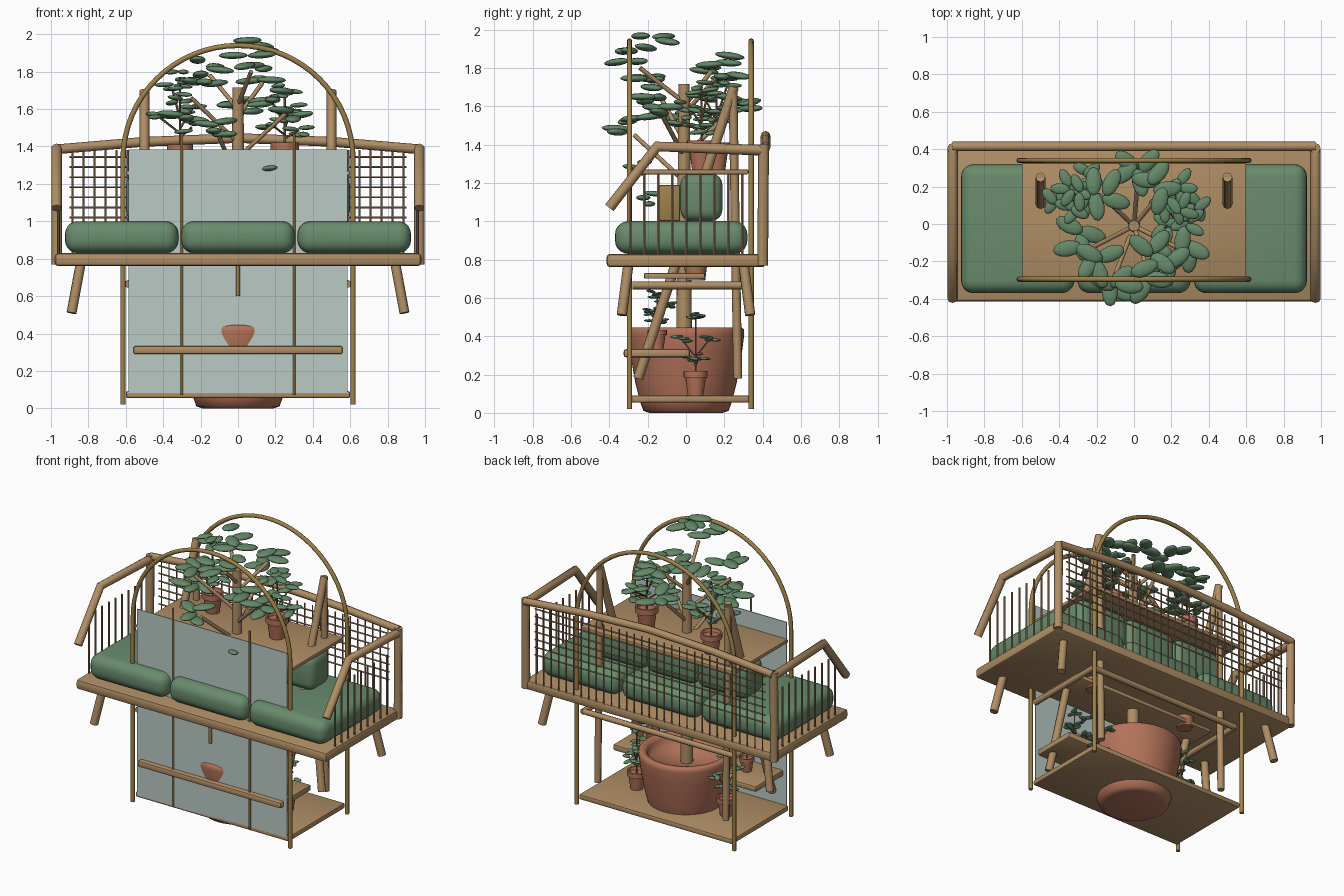
import bpy, bmesh, math, random
from mathutils import Matrix, Vector

cube = bpy.data.objects.get("Cube")
if cube:
    bpy.data.objects.remove(cube, do_unlink=True)
random.seed(4)


def material(name, rgb):
    m = bpy.data.materials.new(name)
    m.use_nodes = True
    m.diffuse_color = (*rgb, 1)
    m.node_tree.nodes["Principled BSDF"].inputs["Base Color"].default_value = (*rgb, 1)
    return m


WOOD = material("light wood", (0.43, 0.27, 0.13))
DARK = material("spindle wood", (0.33, 0.21, 0.12))
CANE = material("golden cane", (0.34, 0.22, 0.07))
FABRIC = material("green fabric", (0.14, 0.26, 0.15))
LEAF = material("leaf green", (0.13, 0.25, 0.14))
STEM = material("stem brown", (0.22, 0.15, 0.08))
CLAY = material("terracotta", (0.45, 0.17, 0.10))
GLASS = material("pale glass", (0.49, 0.59, 0.55))


def finish(bm, name, mat, sharp=40):
    me = bpy.data.meshes.new(name)
    bm.to_mesh(me)
    bm.free()
    me.materials.append(mat)
    ob = bpy.data.objects.new(name, me)
    bpy.context.collection.objects.link(ob)
    select_only(ob)
    bpy.ops.object.shade_smooth_by_angle(angle=math.radians(sharp))
    return ob


def select_only(ob):
    for o in bpy.context.selected_objects:
        o.select_set(False)
    ob.select_set(True)
    bpy.context.view_layer.objects.active = ob


def box(name, lo, hi, mat, bevel=0.0, segments=2):
    lo, hi = Vector(lo), Vector(hi)
    bm = bmesh.new()
    bmesh.ops.create_cube(bm, size=1, matrix=Matrix.Translation((lo + hi) / 2) @ Matrix.Diagonal((*(hi - lo), 1)))
    if bevel:
        bmesh.ops.bevel(bm, geom=bm.edges[:], offset=bevel, segments=segments, profile=0.5, affect='EDGES')
    finish(bm, name, mat)


def rods(name, paths, r, mat, sides=2):
    """Round rods along straight-segment paths, joined as one mesh."""
    cu = bpy.data.curves.new(name, 'CURVE')
    cu.dimensions = '3D'
    cu.bevel_depth = r
    cu.bevel_resolution = sides
    cu.use_fill_caps = True
    for path in paths:
        s = cu.splines.new('POLY')
        s.points.add(len(path) - 1)
        for p, co in zip(s.points, path):
            p.co = (*co, 1)
    cu.materials.append(mat)
    ob = bpy.data.objects.new(name, cu)
    bpy.context.collection.objects.link(ob)
    select_only(ob)
    bpy.ops.object.convert(target='MESH')
    bpy.ops.object.shade_smooth_by_angle(angle=math.radians(50))


def lathe(name, profile, loc, mat, steps=32, sharp=40):
    bm = bmesh.new()
    vs = [bm.verts.new((r, 0, z)) for r, z in profile]
    es = [bm.edges.new(p) for p in zip(vs, vs[1:])]
    bmesh.ops.spin(bm, geom=vs + es, cent=(0, 0, 0), axis=(0, 0, 1), angle=math.tau, steps=steps)
    bmesh.ops.remove_doubles(bm, verts=bm.verts[:], dist=0.0005)
    bmesh.ops.recalc_face_normals(bm, faces=bm.faces[:])
    bmesh.ops.translate(bm, verts=bm.verts[:], vec=loc)
    return finish(bm, name, mat, sharp)


def leaves(name, tips, count, size):
    """A loose, flat cluster of plump oval leaves around every tip."""
    bm = bmesh.new()
    for tip in tips:
        turn = random.uniform(0, math.tau)
        for i in range(count):
            a = turn + math.tau * i / count + random.uniform(-.4, .4)
            d = size * random.uniform(.6, 1.1)
            pos = Vector(tip) + Vector((math.cos(a) * d, math.sin(a) * d, size * random.uniform(-.5, .6)))
            m = (Matrix.Translation(pos) @ Matrix.Rotation(a + random.uniform(-.7, .7), 4, 'Z')
                 @ Matrix.Rotation(random.uniform(-.15, .15), 4, 'Y')
                 @ Matrix.Diagonal((size, size * .55, size * .24, 1)))
            bmesh.ops.create_uvsphere(bm, u_segments=12, v_segments=8, radius=1, matrix=m)
    finish(bm, name, LEAF, 80)


SIDES = (-1, 1)

# Daybed platform, seat and back cushions
box("seat_platform", (-.98, -.415, .76), (.98, .415, .83), WOOD, .02)
for i in (-1, 0, 1):
    box("seat_cushion", (i * .622 - .303, -.37, .83), (i * .622 + .303, .32, 1.0), FABRIC, .068, 5)
    box("back_cushion", (i * .4 - .2, -.03, 1.0), (i * .4 + .2, .19, 1.25), FABRIC, .06, 4)
box("cane_box", (-.25, -.14, 1.0), (.25, -.03, 1.19), CANE, .01)
rods("platform_legs", [[(s * .84, t * .30, .78), (s * .89, t * .335, .51)] for s in SIDES for t in SIDES],
     .027, WOOD)

# Back frame with gently raised top rail and lattice
rods("back_posts", [[(s * .97, .40, .77), (s * .97, .405, 1.40)] for s in SIDES], .028, WOOD)
rods("back_top_rail", [[(-.97, .415, 1.385), (-.5, .415, 1.425), (0, .415, 1.445),
                        (.5, .415, 1.425), (.97, .415, 1.385)]], .026, WOOD)
rods("back_spindles", [[(i * .059, .41, .82), (i * .059, .41, 1.38)] for i in range(-15, 16)], .005, DARK, 1)
rods("lattice_rails", [[(-.9, .40, 1.02 + i * .054), (.9, .40, 1.02 + i * .054)] for i in range(7)],
     .005, WOOD, 1)

# Bent arms and their spindles
rods("arms", [[(s * .97, .41, 1.37), (s * .97, -.15, 1.39), (s * .97, -.40, 1.07)] for s in SIDES], .028, WOOD)
rods("arm_spindles", [[(s * .96, -.29 + i * .073, .82), (s * .96, -.29 + i * .073, 1.2 if i == 0 else 1.25)]
                      for s in SIDES for i in range(9)], .007, DARK, 1)

# Ladder stand: sloping front legs, upright back legs, boards
rods("stand_front_legs", [[(s * .5, .25, 1.70), (s * .5, -.25, .18)] for s in SIDES], .026, WOOD)
rods("stand_back_legs", [[(s * .5, .245, 1.70), (s * .5, .27, .18)] for s in SIDES], .023, WOOD)
box("low_board", (-.56, -.325, .29), (.56, .02, .333), WOOD, .012)
box("middle_board", (-.56, -.22, .70), (.56, .10, .73), WOOD, .008)
box("top_board", (-.60, -.283, 1.245), (.60, .325, 1.27), WOOD, .006)

# Arched cane hoops, base board, rail frame and glass panel
for name, y in (("front_hoop", -.295), ("back_hoop", .34)):
    arc = [(.615 * math.cos(math.pi * k / 32), y, 1.33 + .61 * math.sin(math.pi * k / 32)) for k in range(33)]
    rods(name, [[(.615, y, .02)] + arc + [(-.615, y, .02)]], .014, CANE)
box("base_board", (-.60, -.29, .055), (.60, .34, .092), WOOD, .01)
rods("side_rails", [[(s * .59, -.28, .665), (s * .59, .31, .665)] for s in SIDES]
     + [[(-.59, .30, .665), (.59, .30, .665)]], .02, WOOD)
box("glass_panel", (-.585, -.29, .068), (.585, -.284, 1.385), GLASS)
rods("panel_bars", [[(s * .3, -.298, .07), (s * .3, -.298, 1.47)] for s in SIDES], .007, CANE)
rods("pull_bar", [[(0, -.31, .60), (0, -.31, .80)]], .011, CANE)

# Large planter, softly rounded all over
lathe("large_planter", [(0, 0), (.19, 0), (.222, .01), (.24, .06), (.265, .16), (.284, .27), (.294, .33),
                        (.304, .41), (.303, .435), (.292, .445), (.262, .442), (.245, .42), (.24, .36), (0, .35)],
      (0, 0, 0), CLAY, 48, 120)

# Tree with branches and leaf clusters
lathe("tree_trunk", [(0, 0), (.042, 0), (.029, 1.43), (0, 1.43)], (0, -.01, .285), WOOD, 16)
branches = [(-.25, -.14, 1.66), (-.10, -.27, 1.45), (.07, -.24, 1.80), (.26, -.14, 1.58),
            (.13, .15, 1.74), (.02, .24, 1.58), (-.15, .13, 1.78)]
rods("tree_branches", [[(0, -.01, z - .18 - .06 * (z < 1.7)), (x, y, z)] for x, y, z in branches], .012, WOOD)
clusters = [(.05, -.31, 1.86), (.1, -.17, 1.93), (-.2, -.2, 1.76), (.16, -.18, 1.66), (-.1, -.32, 1.49),
            (.28, -.14, 1.55), (-.3, -.08, 1.57), (-.17, .16, 1.82), (.13, .19, 1.78), (.02, .28, 1.62)]
leaves("tree_leaves", clusters, 4, .078)
leaves("low_tree_leaves", [(.16, -.24, 1.28), (-.15, -.2, 1.12)], 3, .06)


# Small potted plants
def potted_plant(x, y, z, size, height, spread, leaf, count):
    lathe("small_pot", [(0, 0), (.65, 0), (.85, 1.45), (1, 1.45), (1, 2), (.85, 2), (.75, 1.7), (0, 1.7)],
          (0, 0, 0), CLAY, 20).matrix_world = Matrix.Translation((x, y, z)) @ Matrix.Scale(size, 4)
    base = z + size * 1.7
    ends = []
    for i in range(count):
        a = math.tau * i / count + x
        k = spread * (.6 + .4 * (i % 2))
        ends.append((x + k * math.cos(a), y + k * math.sin(a), base + height * (.3 + .65 * ((i * 2) % count) / count)))
    ends.append((x, y, base + height))
    rods("plant_stems", [[(x, y, base), (x, y, (base + e[2]) / 2), e] for e in ends], leaf * .12, STEM, 1)
    leaves("plant_leaves", ends, 4, leaf)


potted_plant(-.31, .16, 1.27, .07, .38, .11, .053, 5)
potted_plant(.25, .08, 1.27, .075, .30, .13, .053, 5)
for s in SIDES:
    potted_plant(s * .35, .05, .092, .063, .30, .08, .034, 4)
    potted_plant(s * .37, -.15, .333, .05, .20, .06, .032, 3)
    lathe("shelf_pot", [(0, 0), (.05, 0), (.065, .12), (0, .12)], (s * .38, .05, .69), CLAY, 20)
